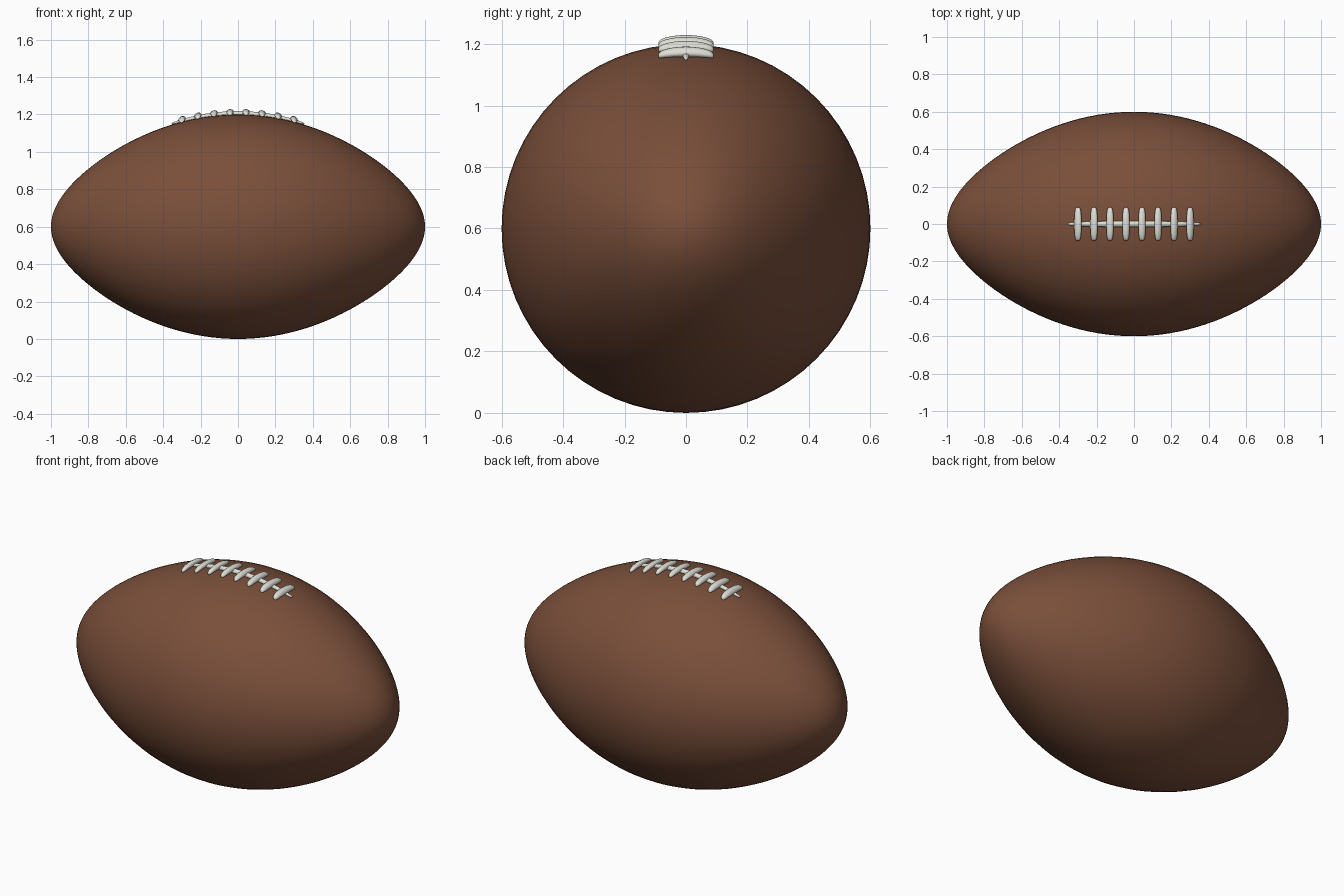
import bpy, bmesh, math

if "Cube" in bpy.data.objects:
    bpy.data.objects.remove(bpy.data.objects["Cube"])

BALL_R = 0.6
TAU = 2 * math.pi


def material(name, rgb):
    m = bpy.data.materials.new(name)
    m.diffuse_color = (*rgb, 1)
    m.use_nodes = True
    m.node_tree.nodes["Principled BSDF"].inputs["Base Color"].default_value = m.diffuse_color
    return m


leather = material("brown leather", (0.195, 0.078, 0.042))
lacing = material("off white lacing", (0.74, 0.74, 0.68))


def ball_radius(x):
    """Pointed oval profile of the ball along x."""
    return BALL_R * math.sqrt(max(0, 1 - x * x)) * (1 - 0.22 * x * x)


def ball_top(x, y, h):
    """Height of a point h above the upper surface of the ball."""
    return BALL_R + math.sqrt(ball_radius(x) ** 2 - y * y) + h


def loft(name, point, steps, sides, mat):
    """Closed body from rings point(a, b): a runs end to end, b runs around."""
    bm = bmesh.new()
    half = math.pi / 2
    rings = []
    for i in range(1, steps):
        a = -half + math.pi * i / steps
        rings.append([bm.verts.new(point(a, TAU * j / sides)) for j in range(sides)])
    for p, q in zip(rings, rings[1:]):
        for j in range(sides):
            k = (j + 1) % sides
            bm.faces.new((p[j], p[k], q[k], q[j]))
    for ring, a in ((rings[0], -half), (rings[-1], half)):
        tip = bm.verts.new(point(a, 0))
        for j in range(sides):
            bm.faces.new((ring[j], ring[(j + 1) % sides], tip))
    bmesh.ops.recalc_face_normals(bm, faces=bm.faces[:])
    for f in bm.faces:
        f.smooth = True
    mesh = bpy.data.meshes.new(name)
    bm.to_mesh(mesh)
    bm.free()
    mesh.materials.append(mat)
    ob = bpy.data.objects.new(name, mesh)
    bpy.context.collection.objects.link(ob)
    return ob


# Ball body
def ball_point(a, b):
    x = math.sin(a)
    r = ball_radius(x)
    return (x, r * math.cos(b), BALL_R + r * math.sin(b))


loft("ball", ball_point, 64, 64, leather)


# Long lace along the top, tapering at both ends
def long_point(a, b):
    s = max(0, math.cos(a)) ** 0.6
    x = 0.355 * math.sin(a)
    y = 0.016 * s * math.cos(b)
    return (x, y, ball_top(x, y, 0.005 + 0.013 * s * math.sin(b)))


loft("long_lace", long_point, 32, 12, lacing)

# Eight cross laces hugging the surface
for n in range(8):
    x0 = -0.3 + 0.6 * n / 7

    def cross_point(a, b):
        s = max(0, math.cos(a)) ** 0.5
        x = x0 + 0.02 * s * math.cos(b)
        y = 0.09 * math.sin(a)
        return (x, y, ball_top(x, y, 0.004 + 0.01 * s + 0.016 * s * math.sin(b)))

    loft(f"cross_lace_{n + 1}", cross_point, 20, 12, lacing)
